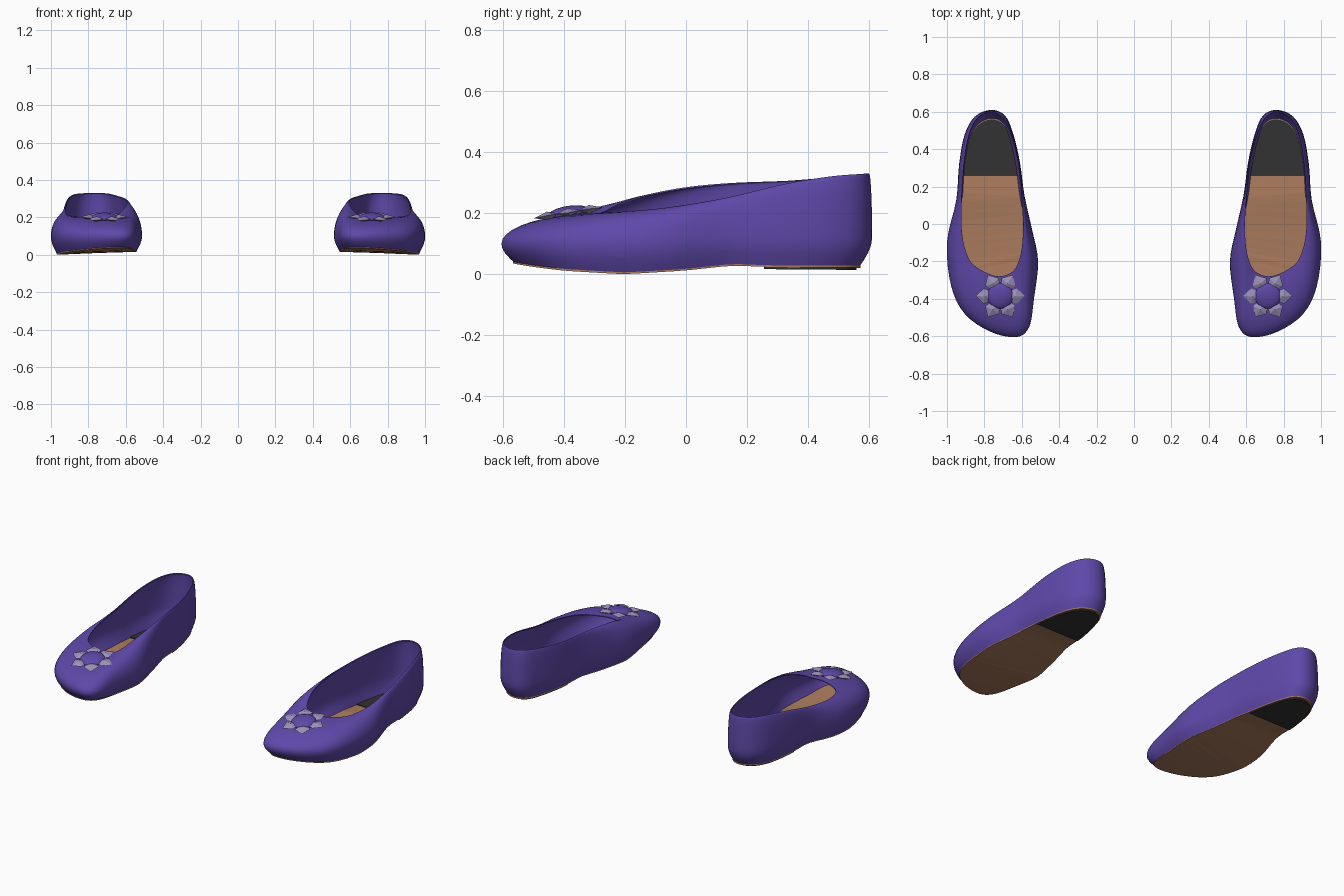
import bpy, bmesh, math
from mathutils import Vector, Matrix

cube = bpy.data.objects.get("Cube")
if cube:
    bpy.data.objects.remove(cube)


def material(name, rgb):
    m = bpy.data.materials.new(name)
    m.use_nodes = True
    m.diffuse_color = (*rgb, 1)
    bsdf = m.node_tree.nodes["Principled BSDF"]
    bsdf.inputs["Base Color"].default_value = (*rgb, 1)
    bsdf.inputs["Roughness"].default_value = 0.7
    return m


PURPLE = material("purple_leather", (.115, .065, .40))
TAN = material("tan_sole", (.41, .20, .11))
CHARCOAL = material("charcoal_heel", (.032, .032, .032))
LAVENDER = material("lavender_petal", (.34, .29, .50))

# Control rings for one shoe: heel centre, along the outer side, toe, back along the inner side
OUTLINE = [(.765, .61), (.85, .575), (.905, .48), (.935, .32), (.95, .13), (1, -.1),
           (.978, -.33), (.905, -.48), (.77, -.575), (.63, -.605), (.56, -.55), (.535, -.4),
           (.513, -.2), (.545, -.03), (.585, .15), (.61, .33), (.645, .48), (.69, .58)]
OPENING = [(.765, .6), (.84, .565), (.885, .47), (.91, .32), (.922, .13), (.92, -.05),
           (.89, -.17), (.85, -.225), (.78, -.265), (.72, -.28), (.66, -.262), (.625, -.22),
           (.6, -.13), (.592, 0), (.6, .15), (.617, .33), (.655, .475), (.70, .568)]
TOP_Z = [.33, .328, .32, .295, .25, .22, .207, .203, .2, .2, .208, .23,
         .26, .285, .299, .306, .318, .328]
SOLE_Z = [(-.7, .04), (-.57, .028), (-.4, .012), (-.2, .002), (0, .014), (.15, .03),
          (.3, .025), (.7, .022)]
CENTRE = Vector((.745, 0, 0))


def smooth_ring(points, steps=4):
    """Closed spline through the control points."""
    n, out = len(points), []
    for i in range(n):
        a, b, c, d = (points[(i + k) % n] for k in (-1, 0, 1, 2))
        for s in range(steps):
            t = s / steps
            out.append(b + (c - a) * t / 2 + (a * 2 - b * 5 + c * 4 - d) * t**2 / 2
                       + (b * 3 - a - c * 3 + d) * t**3 / 2)
    return out


def sole_height(x, y):
    for (y0, z0), (y1, z1) in zip(SOLE_Z, SOLE_Z[1:]):
        if y0 <= y <= y1:
            z = z0 + (z1 - z0) * (y - y0) / (y1 - y0)
    tilt = max(0, min(1, (.25 - y) / .4))
    return z + tilt * .015 * max(0, (.96 - x) / .42)


def sole_ring(grow, drop):
    ring = []
    for p in bulge:
        q = p - CENTRE
        x, y = CENTRE.x + q.x * .87 * grow, q.y * .93 * grow
        ring.append(Vector((x, y, sole_height(x, y) - drop)))
    return ring


def finish(bm, name, mat, smooth=False, thickness=0, offset=-1):
    """Turn the shape into a mirrored pair."""
    mesh = bpy.data.meshes.new(name)
    bm.to_mesh(mesh)
    bm.free()
    mesh.materials.append(mat)
    for f in mesh.polygons:
        f.use_smooth = smooth
    ob = bpy.data.objects.new(name, mesh)
    bpy.context.collection.objects.link(ob)
    if thickness:
        mod = ob.modifiers.new("thickness", 'SOLIDIFY')
        mod.thickness, mod.offset = thickness, offset
        if smooth:
            split = ob.modifiers.new("sharp_rim", 'EDGE_SPLIT')
            split.split_angle = math.radians(50)
    ob.modifiers.new("pair", 'MIRROR').use_bisect_axis[0] = False
    return ob


bulge = smooth_ring([Vector((x, y, .1 + .02 * (y > 0))) for x, y in OUTLINE])
topline = smooth_ring([Vector((x, y, z)) for (x, y), z in zip(OPENING, TOP_Z)])
N = len(bulge)


# Upper: lofted from the sole edge, out to the bulge, then rounded in to the topline
def build_upper():
    sole = sole_ring(1, 0)
    rings = []
    for k in range(4):
        t = k / 4
        s = math.sin(t * math.pi / 2)
        rings.append([Vector((*a.lerp(b, s).xy, a.lerp(b, t).z)) for a, b in zip(sole, bulge)])
    for k in range(11):
        angle = k / 10 * math.pi / 2
        c, s = math.cos(angle), math.sin(angle)
        rings.append([Vector((*b.lerp(a, c).xy, a.lerp(b, s).z))
                      for a, b in zip(bulge, topline)])
    bm = bmesh.new()
    grid = [[bm.verts.new(p) for p in ring] for ring in rings]
    for low, high in zip(grid, grid[1:]):
        for i in range(N):
            j = (i + 1) % N
            # the ring runs clockwise seen from above
            bm.faces.new((low[j], low[i], high[i], high[j]))
    finish(bm, "shoe_uppers", PURPLE, smooth=True, thickness=.005)


# Flat sheet bridging the outer and inner halves of the sole ring
def sole_sheet(grow, drop):
    bm = bmesh.new()
    v = [bm.verts.new(p) for p in sole_ring(grow, drop)]
    for i in range(N // 2):
        loop = []
        for k in (i, i + 1, N - i - 1, (N - i) % N):
            if v[k] not in loop:
                loop.append(v[k])
        bm.faces.new(loop)
    bmesh.ops.triangulate(bm, faces=bm.faces[:])
    for f in bm.faces:
        f.normal_update()
        if f.normal.z > 0:
            f.normal_flip()
    return bm


build_upper()
finish(sole_sheet(1.008, .002), "soles", TAN, thickness=.008)

# Heel pad: the back part of the sole, showing above and below it
pad = sole_sheet(.985, .009)
bmesh.ops.bisect_plane(pad, geom=pad.verts[:] + pad.edges[:] + pad.faces[:],
                       plane_co=(0, .255, 0), plane_no=(0, 1, 0), clear_inner=True)
finish(pad, "heel_pads", CHARCOAL, thickness=.02)

# Flower ornament lying on the vamp
flower = Matrix.Translation((.715, -.385, .2)) @ Matrix.Rotation(math.radians(9), 4, 'X')

petals = bmesh.new()
for k in range(6):
    place = flower @ Matrix.Rotation(k * math.pi / 3, 4, 'Z')
    shape = [(.04, -.022, 0), (.088, -.042, .004), (.132, 0, .001), (.088, .042, .004),
             (.04, .022, 0)]
    rim = [petals.verts.new(place @ Vector(p)) for p in shape]
    for height in (.016, -.012):
        ridge = petals.verts.new(place @ Vector((.08, 0, height)))
        for i in range(5):
            petals.faces.new((rim[i], rim[(i + 1) % 5], ridge))
bmesh.ops.recalc_face_normals(petals, faces=petals.faces[:])
finish(petals, "flower_petals", LAVENDER)

button = bmesh.new()
bmesh.ops.create_uvsphere(button, u_segments=24, v_segments=12, radius=.07,
                          matrix=flower @ Matrix.Diagonal((1, 1, .34, 1)))
finish(button, "flower_centres", PURPLE, smooth=True)
